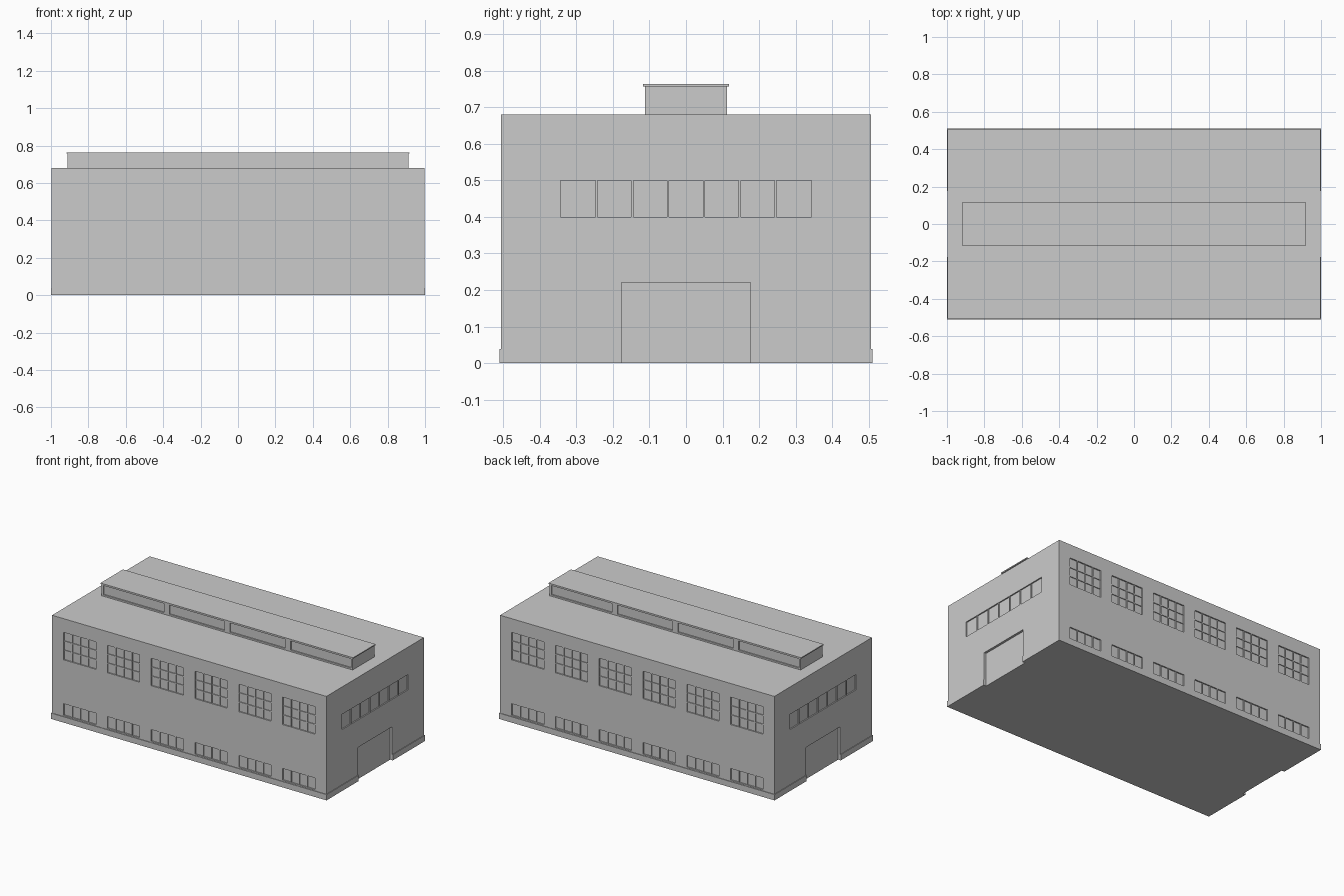
import bpy, bmesh
from mathutils import Matrix, Vector

if "Cube" in bpy.data.objects:
    bpy.data.objects.remove(bpy.data.objects["Cube"])

WX, WY, WH = 0.996, 0.506, 0.68      # hall half sizes and height
REC = 0.008                          # window recess depth


def boxes(name, spans):
    """One object made of boxes given as (x0, x1, y0, y1, z0, z1)."""
    bm = bmesh.new()
    for x0, x1, y0, y1, z0, z1 in spans:
        centre = Vector((x0 + x1, y0 + y1, z0 + z1)) / 2
        size = Matrix.Diagonal((x1 - x0, y1 - y0, z1 - z0, 1))
        bmesh.ops.create_cube(bm, size=1, matrix=Matrix.Translation(centre) @ size)
    me = bpy.data.meshes.new(name)
    bm.to_mesh(me)
    bm.free()
    ob = bpy.data.objects.new(name, me)
    bpy.context.collection.objects.link(ob)
    return ob


def cut(ob, cutter):
    """Carve the cutter out of the object."""
    cutter.hide_render = True
    mod = ob.modifiers.new("openings", 'BOOLEAN')
    mod.operation, mod.solver, mod.object = 'DIFFERENCE', 'EXACT', cutter
    bpy.context.view_layer.objects.active = ob
    bpy.ops.object.modifier_apply(modifier=mod.name)
    bpy.data.objects.remove(cutter)


def wall_box(axis, side, wall, d_in, d_out, a0, a1, z0, z1):
    """Box on a wall: from d_in behind the face to d_out in front of it."""
    lo, hi = sorted((side * (wall - d_in), side * (wall + d_out)))
    return (a0, a1, lo, hi, z0, z1) if axis == 'y' else (lo, hi, a0, a1, z0, z1)


def window(axis, side, wall, c, w, z0, z1, cols, rows, bar=0.006):
    """Opening plus its thin glazing bars."""
    hole = wall_box(axis, side, wall, REC, 0.05, c - w / 2, c + w / 2, z0, z1)
    bars = []
    for i in range(1, cols):
        a = c - w / 2 + w * i / cols
        bars.append(wall_box(axis, side, wall, REC, -0.002, a - bar / 2, a + bar / 2, z0, z1))
    for j in range(1, rows):
        z = z0 + (z1 - z0) * j / rows
        bars.append(wall_box(axis, side, wall, REC, -0.003, c - w / 2, c + w / 2,
                             z - bar / 2, z + bar / 2))
    return hole, bars


holes, bars = [], []


def add(*args, **kw):
    h, b = window(*args, **kw)
    holes.append(h)
    bars.extend(b)


for s in (-1, 1):
    # long walls: six bays with a tall upper and a low basement window
    for i in range(6):
        c = (i - 2.5) * 0.318
        add('y', s, WY, c, 0.234, 0.41, 0.59, 4, 3)
        add('y', s, WY, c, 0.234, 0.046, 0.122, 4, 1)
    # end walls: one strip window and the gate
    add('x', s, WX, 0, 0.686, 0.40, 0.50, 7, 1)
    holes.append(wall_box('x', s, WX, 0.015, 0.05, -0.177, 0.177, -0.05, 0.22))

hall = boxes("hall", [(-WX, WX, -WY, WY, 0, WH)])
cut(hall, boxes("hall_cutter", holes))
boxes("glazing_bars", bars)

# plinth strips around the foot, open at the gates
plinth = []
for s in (-1, 1):
    plinth.append(wall_box('y', s, WY, 0, 0.004, -1, 1, 0, 0.038))
    plinth.append(wall_box('x', s, WX, 0, 0.004, 0.177, WY, 0, 0.038))
    plinth.append(wall_box('x', s, WX, 0, 0.004, -WY, -0.177, 0, 0.038))
boxes("plinth", plinth)

# roof lantern with recessed glazing, posts and a thin cap
MX, MY = 0.911, 0.112
lantern = boxes("roof_lantern", [(-MX, MX, -MY, MY, WH, 0.757)])
strips, posts = [], []
for s in (-1, 1):
    h, b = window('y', s, MY, 0, 1.80, 0.69, 0.75, 1, 1)
    strips.append(h)
    for c in (-0.44, 0, 0.44):
        posts.append(wall_box('y', s, MY, REC, 0, c - 0.02, c + 0.02, 0.69, 0.75))
cut(lantern, boxes("lantern_cutter", strips))
boxes("lantern_posts", posts)
boxes("lantern_cap", [(-0.917, 0.917, -0.117, 0.117, 0.757, 0.764)])
